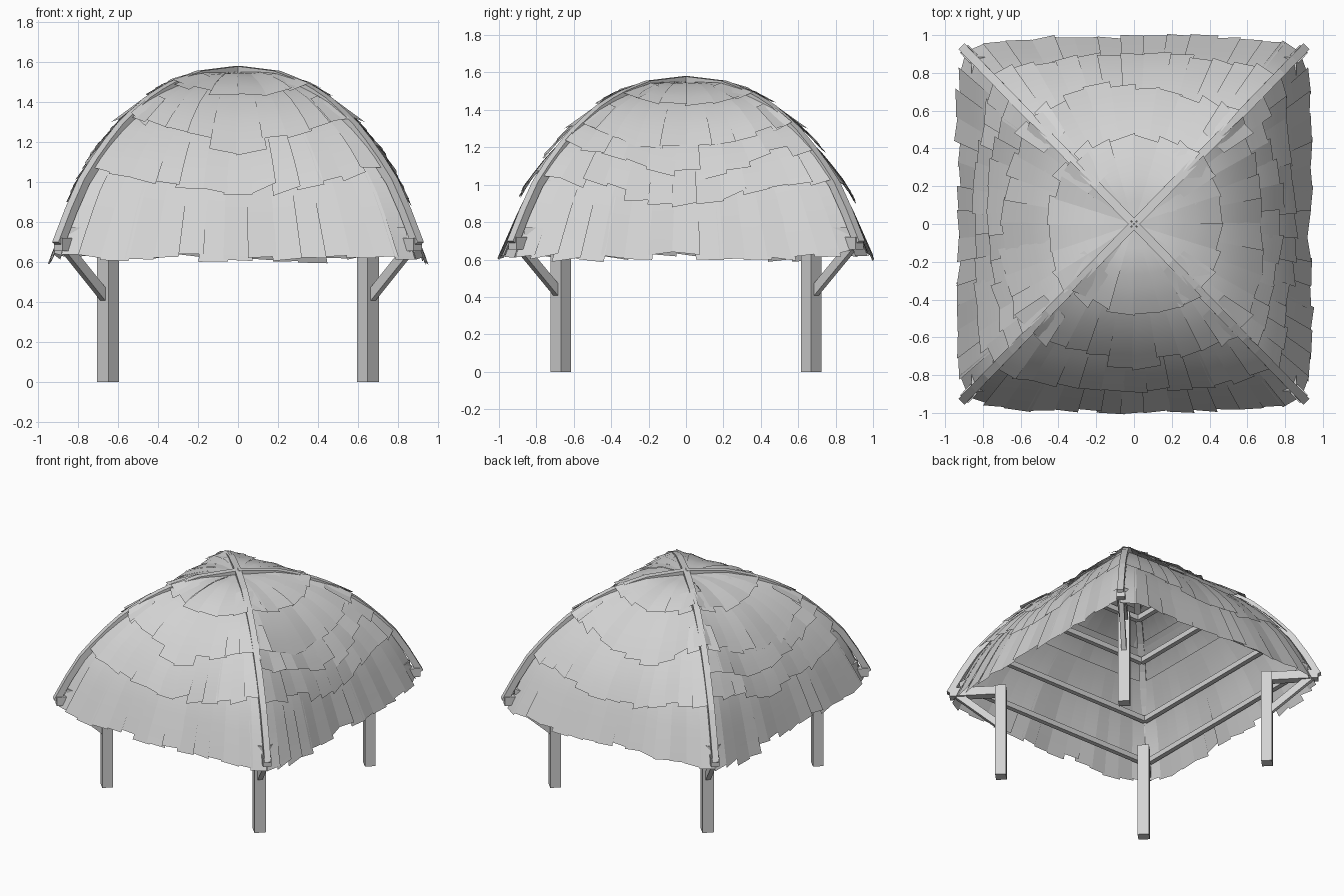
import bpy, bmesh, math, random
from mathutils import Vector, Matrix

random.seed(4)
if "Cube" in bpy.data.objects:
    bpy.data.objects.remove(bpy.data.objects["Cube"])

grey = bpy.data.materials.new("weathered_grey")
grey.use_nodes = True
COLOUR = (0.65, 0.65, 0.65, 1)
grey.diffuse_color = COLOUR
grey.node_tree.nodes["Principled BSDF"].inputs["Base Color"].default_value = COLOUR

STRETCH = 1.03  # the plan is a little deeper than wide
# Roof curve along the ribs: half width, height
CURVE = [(0, 1.55), (0.2, 1.525), (0.35, 1.46), (0.46, 1.385), (0.57, 1.28),
         (0.68, 1.14), (0.78, 0.98), (0.86, 0.79), (0.9, 0.68), (0.94, 0.58)]


def height(m):
    for (a, za), (b, zb) in zip(CURVE, CURVE[1:]):
        if m <= b:
            return za + (zb - za) * (m - a) / (b - a)
    return CURVE[-1][1]


def normal_at(m):
    """Outward normal of the front panel's middle line."""
    low, high = max(m - 0.04, 0), min(m + 0.04, 0.94)
    slope = (height(high) - height(low)) / (high - low)
    return Vector((0, slope, 1)).normalized()


def make(name, bm, smooth=False):
    mesh = bpy.data.meshes.new(name)
    bm.to_mesh(mesh)
    bm.free()
    mesh.materials.append(grey)
    if smooth:
        mesh.polygons.foreach_set("use_smooth", [True] * len(mesh.polygons))
        mesh.set_sharp_from_angle(angle=math.radians(30))
    obj = bpy.data.objects.new(name, mesh)
    bpy.context.collection.objects.link(obj)
    return obj


def bar(name, path, side, width, depth):
    """Sweep a rectangular timber along a path."""
    path = [Vector(p) for p in path]
    side = Vector(side).normalized()
    bm = bmesh.new()
    rings = []
    for i, p in enumerate(path):
        along = path[min(i + 1, len(path) - 1)] - path[max(i - 1, 0)]
        up = along.cross(side).normalized()
        rings.append([bm.verts.new(p + side * a * width / 2 + up * b * depth / 2)
                      for a, b in ((1, 1), (-1, 1), (-1, -1), (1, -1))])
    for r, s in zip(rings, rings[1:]):
        for j in range(4):
            bm.faces.new((r[j], r[j - 1], s[j - 1], s[j]))
    bm.faces.new(rings[0])
    bm.faces.new(rings[-1])
    bmesh.ops.recalc_face_normals(bm, faces=bm.faces)
    return make(name, bm)


# Corner posts, arms, braces and curved ribs
for sx, x_name in ((1, "left"), (-1, "right")):
    for sy, y_name in ((-1, "front"), (1, "back")):
        tag = f"{y_name}_{x_name}"

        def at(m, z):
            return (sx * m, sy * m * STRETCH, z)

        side = (sx, -sy, 0)
        bar("post_" + tag, [at(0.65, 0), at(0.65, 0.72)], side, 0.08, 0.075)
        bar("arm_" + tag, [at(0.64, 0.687), at(0.9, 0.687)], side, 0.06, 0.065)
        bar("brace_" + tag, [at(0.66, 0.42), at(0.86, 0.67)], side, 0.035, 0.05)
        ms = [0.9 * i / 14 for i in range(15)]
        bar("rib_" + tag, [at(m, height(m) + 0.008) for m in ms], side, 0.045, 0.045)

# Rings of purlins under the thatch
for n, m in enumerate((0.87, 0.755, 0.53, 0.3)):
    inset = normal_at(m) * 0.03
    z, x = height(m) - inset.z, m + inset.y
    y = x * STRETCH
    for s in (-1, 1):
        end = "front" if s < 0 else "back"
        bar(f"purlin_{end}_{n}", [(-x, s * y, z), (x, s * y, z)], (0, 0, 1), 0.04, 0.035)
        end = "right" if s < 0 else "left"
        bar(f"purlin_{end}_{n}", [(s * x, -y, z), (s * x, y, z)], (0, 0, 1), 0.04, 0.035)


def surface(u, m, bulge, lift):
    """Point on the front roof panel; u runs across it from -1 to 1."""
    out = m * (1 + bulge * max(0, 1 - u * u) * m)
    # Round the eaves corners
    corner = 1 + ((1 + abs(u) ** 14) ** (-1 / 14) - 1) * (m / 0.94) ** 4
    return Vector((u * m * corner, -out * corner, height(m))) + normal_at(m) * lift


def thatch_row(bm, turn, bulge, start, end, count, roundness, lift, ragged):
    """Overlapping slats with a ragged lower edge."""
    steps = 7
    drop = 0
    for i in range(count):
        if i % 2 == 0:
            drop = random.uniform(-ragged, ragged * 0.4)
        u0 = -1 + 2 * i / count - 0.012
        u1 = -1 + 2 * (i + 1) / count + 0.012
        tilt = random.uniform(-0.008, 0.008)
        corners = [random.uniform(-0.4, 0.4) * ragged for _ in range(2)]
        rows = []
        for k in range(steps + 1):
            t = k / steps
            line = []
            for u, jag, sign in ((u0, corners[0], -1), (u1, corners[1], 1)):
                # Lower edge pulls in towards the ribs
                edge = end * (1 + u * u) ** (-roundness / 2) + drop + jag
                m = start + (edge - start) * t
                p = turn @ surface(u, m, bulge, lift * t + 0.002 + sign * tilt * t)
                p.y *= STRETCH
                line.append(bm.verts.new(p))
            rows.append(line)
        for (a, b), (c, d) in zip(rows, rows[1:]):
            bm.faces.new((a, c, d, b))


# Rows: start, lower edge, slat count, roundness, lift, raggedness
LOW = (0.62, 0.93, 15, 0.0, 0.006, 0.014)
THIRD = (0.48, 0.82, 13, 0.25, 0.036, 0.025)
SECOND = (0.25, 0.675, 10, 0.55, 0.038, 0.03)
TOP = (0.0, 0.44, 6, 0.75, 0.036, 0.03)
EXTRA = (0.45, 0.745, 11, 0.4, 0.042, 0.03)
for k, name in enumerate(("front", "left", "back", "right")):
    turn = Matrix.Rotation(k * math.pi / 2, 3, "Z")
    rows = [LOW, THIRD, SECOND, TOP] + ([EXTRA] if k % 2 else [])
    bm = bmesh.new()
    for row in rows:
        thatch_row(bm, turn, 0.0 if k % 2 else 0.04, *row)
    bmesh.ops.recalc_face_normals(bm, faces=bm.faces)
    for f in bm.faces:
        if f.normal.z < 0:
            f.normal_flip()
    make("thatch_" + name, bm, smooth=True)

# Broad slats beside the ribs, breaking the corner outline
bm = bmesh.new()
for sx in (-1, 1):
    for sy in (-1, 1):
        for m0, m1, w in ((0.2, 0.34, 0.09), (0.42, 0.55, 0.08)):
            for s in (-1, 1):
                across = Vector((sx, -sy, 0)).normalized() * s
                quad = []
                for m, far, up in ((m0, w, 0.02), (m1, w * 1.5, 0.025)):
                    base = Vector((sx * m, sy * m * STRETCH, height(m) + up))
                    quad += [base + across * 0.03,
                             base + across * far - Vector((0, 0, far * 0.2))]
                vs = [bm.verts.new(q) for q in quad]
                f = bm.faces.new((vs[0], vs[1], vs[3], vs[2]))
                f.normal_update()
                if f.normal.z < 0:
                    f.normal_flip()
make("thatch_corner_laps", bm)
